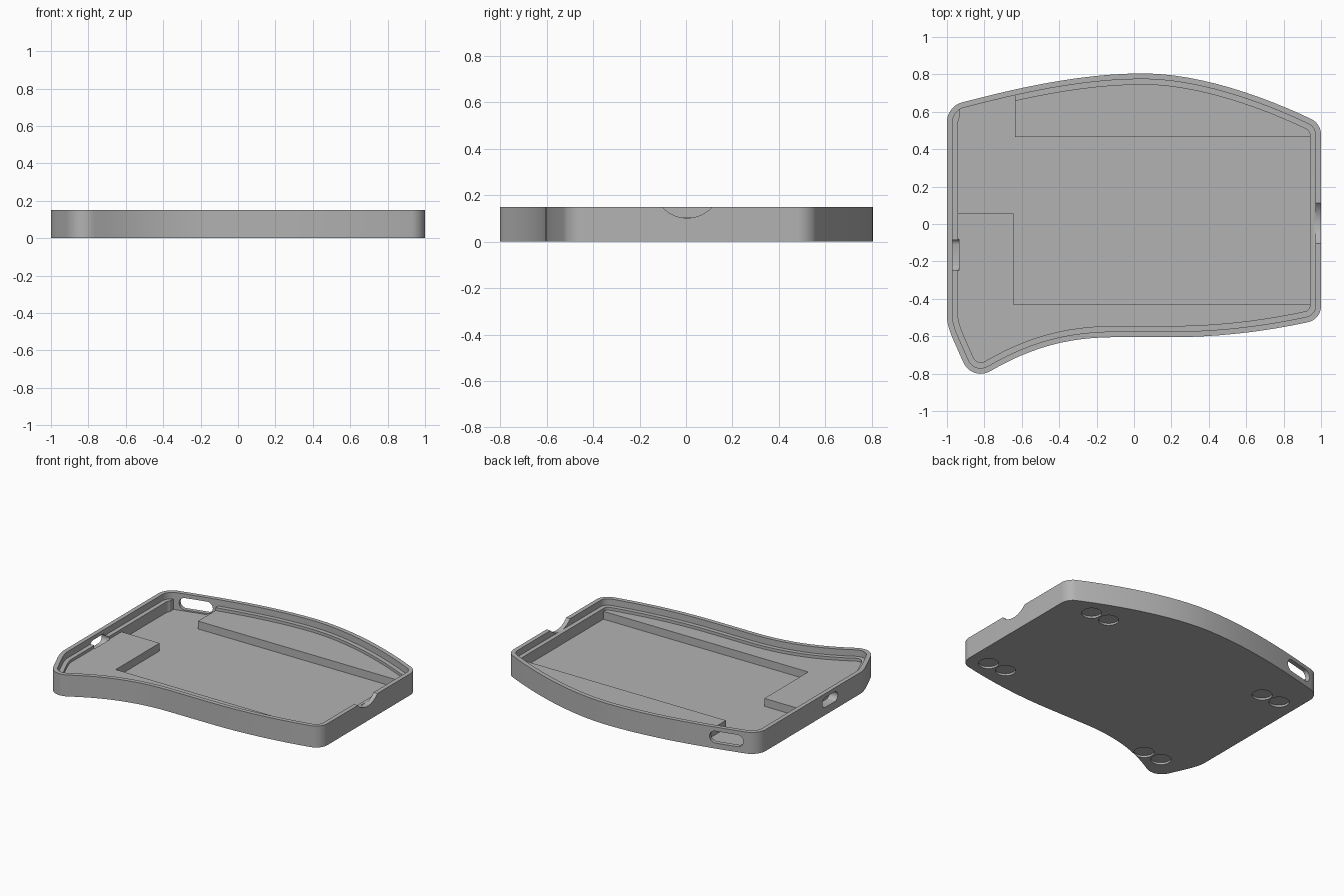
import bpy, bmesh, math
from mathutils import Vector, Matrix
from mathutils.geometry import interpolate_bezier

cube = bpy.data.objects.get("Cube")
if cube:
    bpy.data.objects.remove(cube)

HEIGHT, LEDGE, BLOCK, FLOOR = 0.15, 0.105, 0.085, 0.03
RIM, WALL = 0.03, 0.06
ABOVE = HEIGHT + 0.1

grey = bpy.data.materials.new("case grey")
grey.use_nodes = True
colour = (0.45, 0.45, 0.45, 1)
grey.diffuse_color = colour
grey.node_tree.nodes["Principled BSDF"].inputs["Base Color"].default_value = colour

# Outline steps: one point = straight, two = rounded corner, three = bezier
START = (-1, 0.547)
STEPS = [
    [(-1, -0.5)],
    [(-1, -0.542), (-0.97, -0.61)],
    [(-0.915, -0.735)],
    [(-0.867, -0.844), (-0.765, -0.785)],
    [(-0.55, -0.66), (-0.35, -0.605), (-0.1, -0.605)],
    [(0.2, -0.605)],
    [(0.45, -0.605), (0.7, -0.575), (0.93, -0.525)],
    [(1, -0.51), (1, -0.44)],
    [(1, 0.48)],
    [(1, 0.536), (0.95, 0.56)],
    [(0.7, 0.68), (0.35, 0.805), (0.05, 0.805)],
    [(-0.3, 0.805), (-0.65, 0.72), (-0.92, 0.65)],
    [(-1, 0.629), START],
]


def make_outline():
    pts = [Vector(START)]
    for step in STEPS:
        a, end = pts[-1], Vector(step[-1])
        if len(step) == 1:
            pts.append(end)
            continue
        if len(step) == 2:
            corner = Vector(step[0])
            h1, h2 = a.lerp(corner, 0.57), end.lerp(corner, 0.57)
        else:
            h1, h2 = Vector(step[0]), Vector(step[1])
        pts += [p.to_2d() for p in interpolate_bezier(a, h1, h2, end, 13)[1:]]
    return pts[:-1]


def inset(pts, d):
    """Move every edge inward by d."""
    result = []
    for i, p in enumerate(pts):
        t1 = (p - pts[i - 1]).normalized()
        t2 = (pts[(i + 1) % len(pts)] - p).normalized()
        n1, n2 = Vector((-t1.y, t1.x)), Vector((-t2.y, t2.x))
        result.append(p + (n1 + n2) * d / (1 + n1.dot(n2)))
    return result


def clip(pts, axis, limit, sign):
    """Keep the part of a polygon where sign * (coordinate - limit) > 0."""
    result = []
    for i, b in enumerate(pts):
        a = pts[i - 1]
        da, db = sign * (a[axis] - limit), sign * (b[axis] - limit)
        if da * db < 0:
            result.append(a.lerp(b, da / (da - db)))
        if db >= 0:
            result.append(b)
    return result


def prism(name, pts, z0, z1, matrix=Matrix()):
    bm = bmesh.new()
    face = bm.faces.new([bm.verts.new((p[0], p[1], z0)) for p in pts])
    top = bmesh.ops.extrude_face_region(bm, geom=[face])["geom"]
    bmesh.ops.translate(bm, vec=(0, 0, z1 - z0),
                        verts=[v for v in top if isinstance(v, bmesh.types.BMVert)])
    bmesh.ops.recalc_face_normals(bm, faces=bm.faces)
    bm.transform(matrix)
    mesh = bpy.data.meshes.new(name)
    bm.to_mesh(mesh)
    bm.free()
    mesh.materials.append(grey)
    obj = bpy.data.objects.new(name, mesh)
    bpy.context.collection.objects.link(obj)
    return obj


def cut(*args):
    cutter = prism("cutter", *args)
    cutter.hide_render = True
    mod = body.modifiers.new("cut", 'BOOLEAN')
    mod.operation, mod.solver, mod.object = 'DIFFERENCE', 'EXACT', cutter
    bpy.ops.object.modifier_apply(modifier=mod.name)
    bpy.data.objects.remove(cutter)


def circle(r, n=48, x=0, y=0):
    return [Vector((x + r * math.cos(math.tau * i / n),
                    y + r * math.sin(math.tau * i / n))) for i in range(n)]


def stadium(width, height):
    shift = (width - height) / 2
    return [Vector((p.x + math.copysign(shift, p.x), p.y))
            for p in circle(height / 2, 33 - 1) if abs(p.x) > 1e-6]


def sideways(x, y, z, angle):
    """Profile stands upright, extruded horizontally."""
    return (Matrix.Translation((x, y, z)) @ Matrix.Rotation(angle, 4, 'Z')
            @ Matrix.Rotation(math.pi / 2, 4, 'X'))


outline = make_outline()
rim, inner = inset(outline, RIM), inset(outline, WALL)

# Solid tray body
body = prism("case_tray", outline, 0, HEIGHT)
bpy.context.view_layer.objects.active = body
body.select_set(True)

# Plate ledge, then the hollow down to the raised blocks
cut(rim, LEDGE, ABOVE)
cut(inner, BLOCK, ABOVE)

# Deep floor: main bay and back left bay
main = clip(clip(clip(inner, 0, -0.645, 1), 1, -0.43, 1), 1, 0.465, -1)
cut(main, FLOOR, ABOVE)
bay = clip(clip(inner, 0, -0.635, -1), 1, 0.055, 1)
cut(bay, FLOOR, ABOVE)

# Ledge removed behind the back opening
gap = clip(clip(clip(rim, 0, -0.93, 1), 0, -0.635, -1), 1, 0.5, 1)
cut(gap, FLOOR, ABOVE)

# Back and left port openings
cut(stadium(0.23, 0.085), -0.08, 0.08, sideways(-0.79, 0.68, 0.08, 0.25))
cut(stadium(0.17, 0.07), -0.065, 0.1, sideways(-1, -0.165, 0.088, -math.pi / 2))

# Finger notch in the right rim
notch_r = 0.146
cut(circle(notch_r, 96), -0.04, 0.1,
    sideways(1, 0.005, LEDGE - 0.003 + notch_r, math.pi / 2))

# Paired round foot recesses underneath
for x, y in [(0.7, 0.5), (0.79, -0.41), (-0.795, 0.4), (-0.69, -0.64)]:
    for side in (-1, 1):
        cut(circle(0.064, 40, x + side * 0.07, y), -0.1, 0.014)

bpy.ops.object.shade_smooth_by_angle(angle=math.radians(25))
